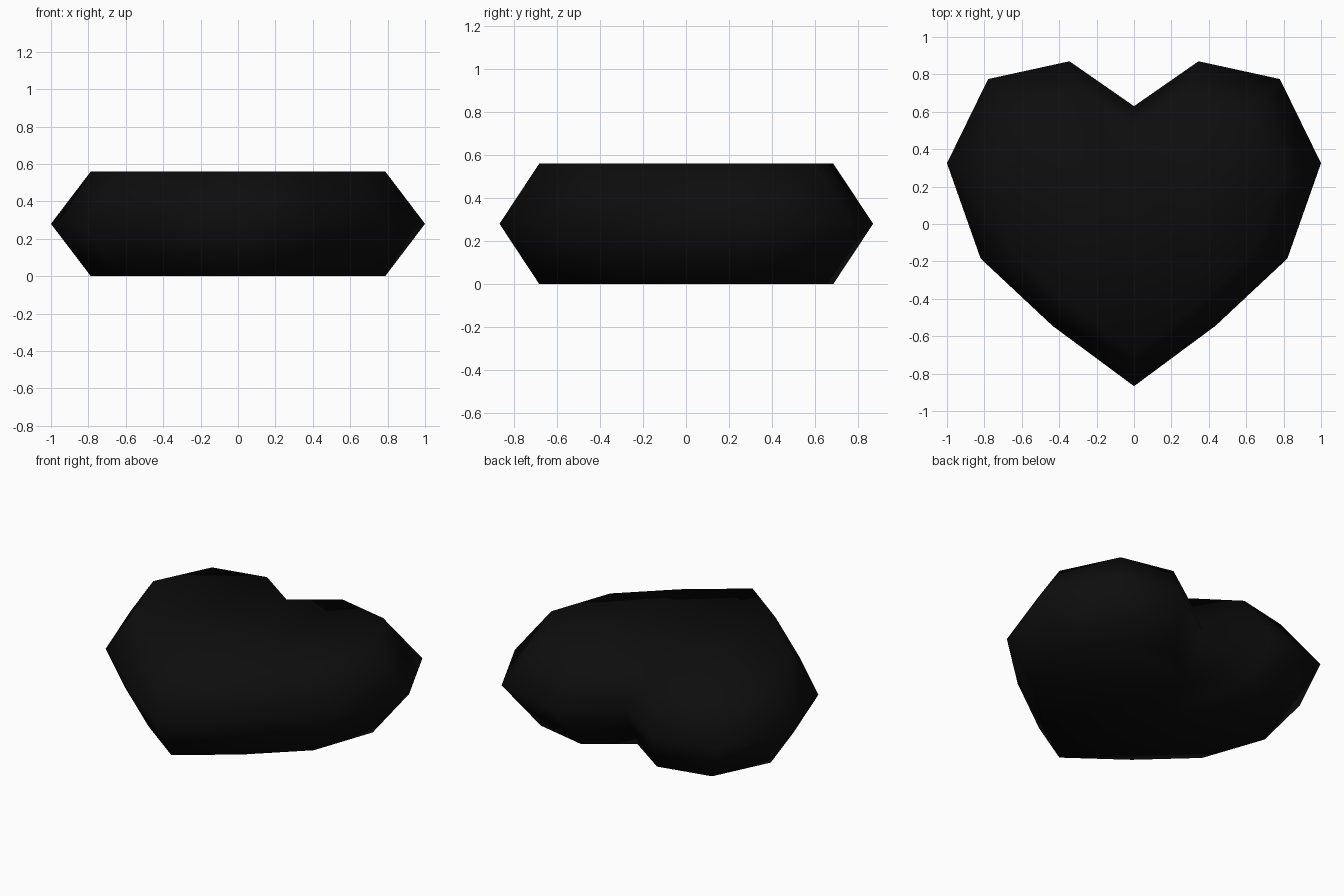
import bpy, bmesh

if "Cube" in bpy.data.objects:
    bpy.data.objects.remove(bpy.data.objects["Cube"])

# Right half of the heart outline, notch to tip
half = [(0, 0.63), (0.345, 0.87), (0.78, 0.775), (1.0, 0.325),
        (0.82, -0.185), (0.435, -0.545), (0, -0.867)]
# Mirrored to a closed loop, then counter-clockwise
outline = (half + [(-x, y) for x, y in half[-2:0:-1]])[::-1]

# Heart body: small bottom, wide middle, small top
bm = bmesh.new()
rings = [[bm.verts.new((x * s, y * s, z)) for x, y in outline]
         for s, z in ((0.787, 0), (1, 0.28), (0.787, 0.56))]
n = len(outline)
for low, high in zip(rings, rings[1:]):
    for i in range(n):
        j = (i + 1) % n
        bm.faces.new((low[i], low[j], high[j], high[i]))

# Flat caps, split along the symmetry line so each half is simple
a, b = n - 1, n // 2 - 1
notch = max((i for i in range(n) if abs(outline[i][0]) < 1e-6), key=lambda i: outline[i][1])
tip = min((i for i in range(n) if abs(outline[i][0]) < 1e-6), key=lambda i: outline[i][1])
for ring in (rings[0], rings[2]):
    for start, end in ((notch, tip), (tip, notch)):
        steps = (end - start) % n
        bm.faces.new([ring[(start + k) % n] for k in range(steps + 1)])
bmesh.ops.recalc_face_normals(bm, faces=bm.faces)
for f in bm.faces:
    f.smooth = True

mesh = bpy.data.meshes.new("heart")
bm.to_mesh(mesh)
bm.free()
heart = bpy.data.objects.new("heart", mesh)
bpy.context.collection.objects.link(heart)

# Near-black colour
black = bpy.data.materials.new("black")
black.diffuse_color = (0.004, 0.004, 0.004, 1)
black.use_nodes = True
black.node_tree.nodes["Principled BSDF"].inputs["Base Color"].default_value = black.diffuse_color
mesh.materials.append(black)
